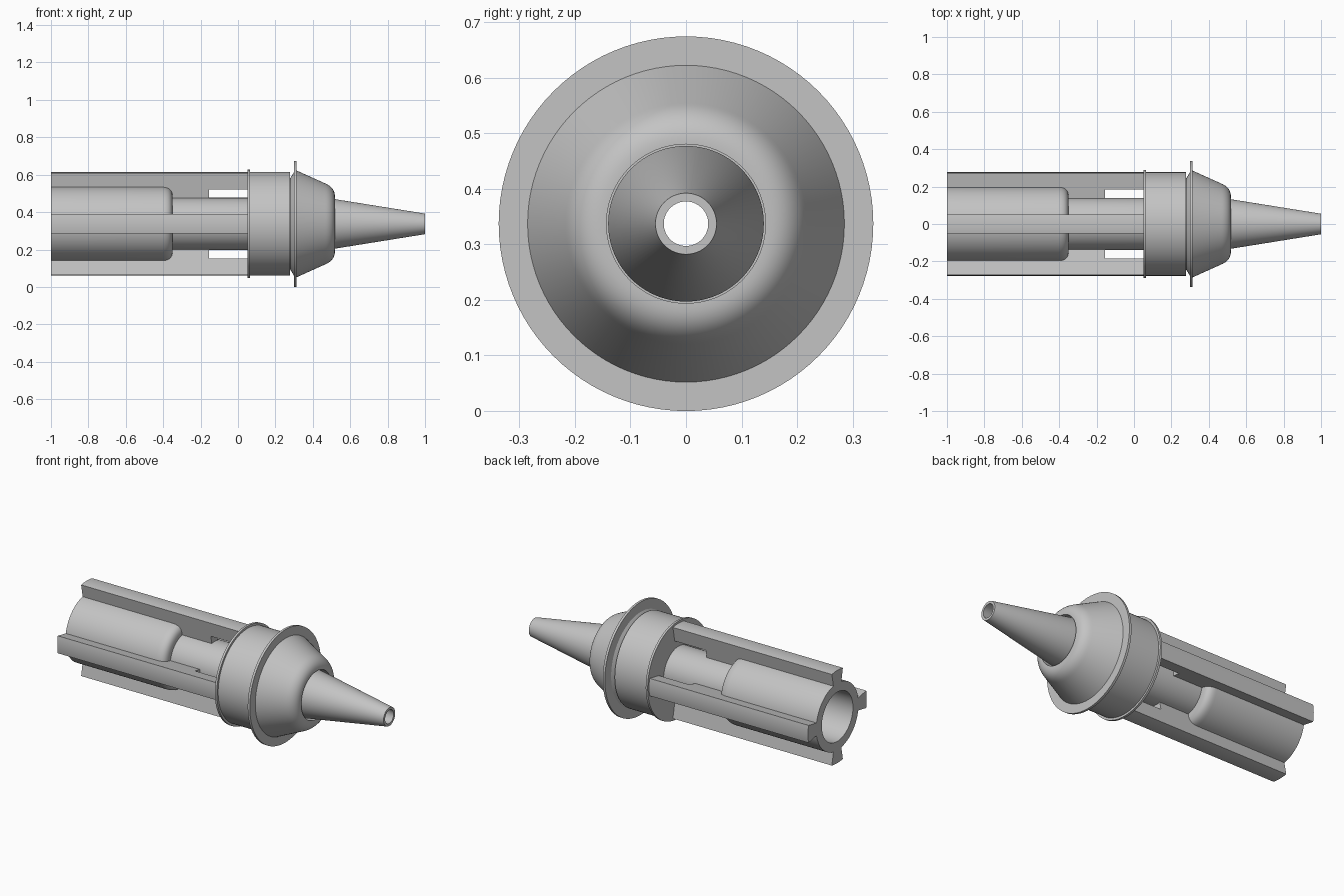
import bpy, bmesh, math

AXIS_Z = 0.337

cube = bpy.data.objects.get("Cube")
if cube:
    bpy.data.objects.remove(cube, do_unlink=True)

grey = bpy.data.materials.new("light grey")
grey.use_nodes = True
COLOUR = (0.55, 0.55, 0.55, 1)
grey.diffuse_color = COLOUR
grey.node_tree.nodes["Principled BSDF"].inputs["Base Color"].default_value = COLOUR


def fillet(start, corner, end, steps=10):
    """Rounded corner as a quadratic curve between two profile points."""
    pts = []
    for i in range(steps + 1):
        t = i / steps
        pts.append(tuple((1 - t) ** 2 * a + 2 * t * (1 - t) * b + t * t * c
                         for a, b, c in zip(start, corner, end)))
    return pts


def lathe(name, profile, centre=0, half_angle=math.pi, segments=96):
    """Sweep a closed (x, radius) profile around the long axis."""
    full = half_angle == math.pi
    bm = bmesh.new()
    rings = []
    for i in range(segments if full else segments + 1):
        a = centre - half_angle + 2 * half_angle * i / segments
        rings.append([bm.verts.new((x, r * math.cos(a), r * math.sin(a)))
                      for x, r in profile])
    pairs = list(zip(rings, rings[1:]))
    if full:
        pairs.append((rings[-1], rings[0]))
    else:
        bm.faces.new(rings[0])
        bm.faces.new(rings[-1])
    n = len(profile)
    for p, q in pairs:
        for j in range(n):
            k = (j + 1) % n
            bm.faces.new((p[j], p[k], q[k], q[j]))
    bmesh.ops.recalc_face_normals(bm, faces=bm.faces)
    mesh = bpy.data.meshes.new(name)
    bm.to_mesh(mesh)
    bm.free()
    mesh.materials.append(grey)
    obj = bpy.data.objects.new(name, mesh)
    obj.location.z = AXIS_Z
    bpy.context.collection.objects.link(obj)
    bpy.ops.object.select_all(action='DESELECT')
    obj.select_set(True)
    bpy.context.view_layer.objects.active = obj
    bpy.ops.object.shade_smooth_by_angle(angle=math.radians(25))
    return obj


# Hollow body: wide rear sleeve, narrow tube and tapered nozzle
lathe("tube_and_nozzle",
      [(-1, 0.2)]
      + fillet((-0.405, 0.2), (-0.35, 0.2), (-0.35, 0.15))
      + [(-0.35, 0.14), (0.47, 0.14), (1, 0.055), (1, 0.04),
         (0.5, 0.1), (-0.3, 0.1), (-0.38, 0.147), (-1, 0.147)])

# Collar with a thin lip at its rear
lathe("collar", [(0.05, 0.13), (0.05, 0.29), (0.063, 0.29),
                 (0.063, 0.277), (0.277, 0.277), (0.277, 0.13)])

# Flanged conical cap with a rounded front edge
lathe("flanged_cap",
      [(0.27, 0.143), (0.27, 0.245), (0.28, 0.245), (0.3, 0.278),
       (0.3, 0.337), (0.314, 0.337), (0.314, 0.285)]
      + fillet((0.465, 0.217), (0.518, 0.195), (0.518, 0.148))
      + [(0.518, 0.143)])

# Four wedge-shaped ribs, each stepped clear of the tube near the collar
rib = [(-1, 0.17), (-1, 0.277), (0.055, 0.277), (0.055, 0.188),
       (-0.155, 0.188), (-0.155, 0.12), (-0.36, 0.12), (-0.36, 0.17)]
for i, side in enumerate(("back", "top", "front", "bottom")):
    lathe(side + "_rib", rib, i * math.pi / 2, math.radians(10.8), 8)
